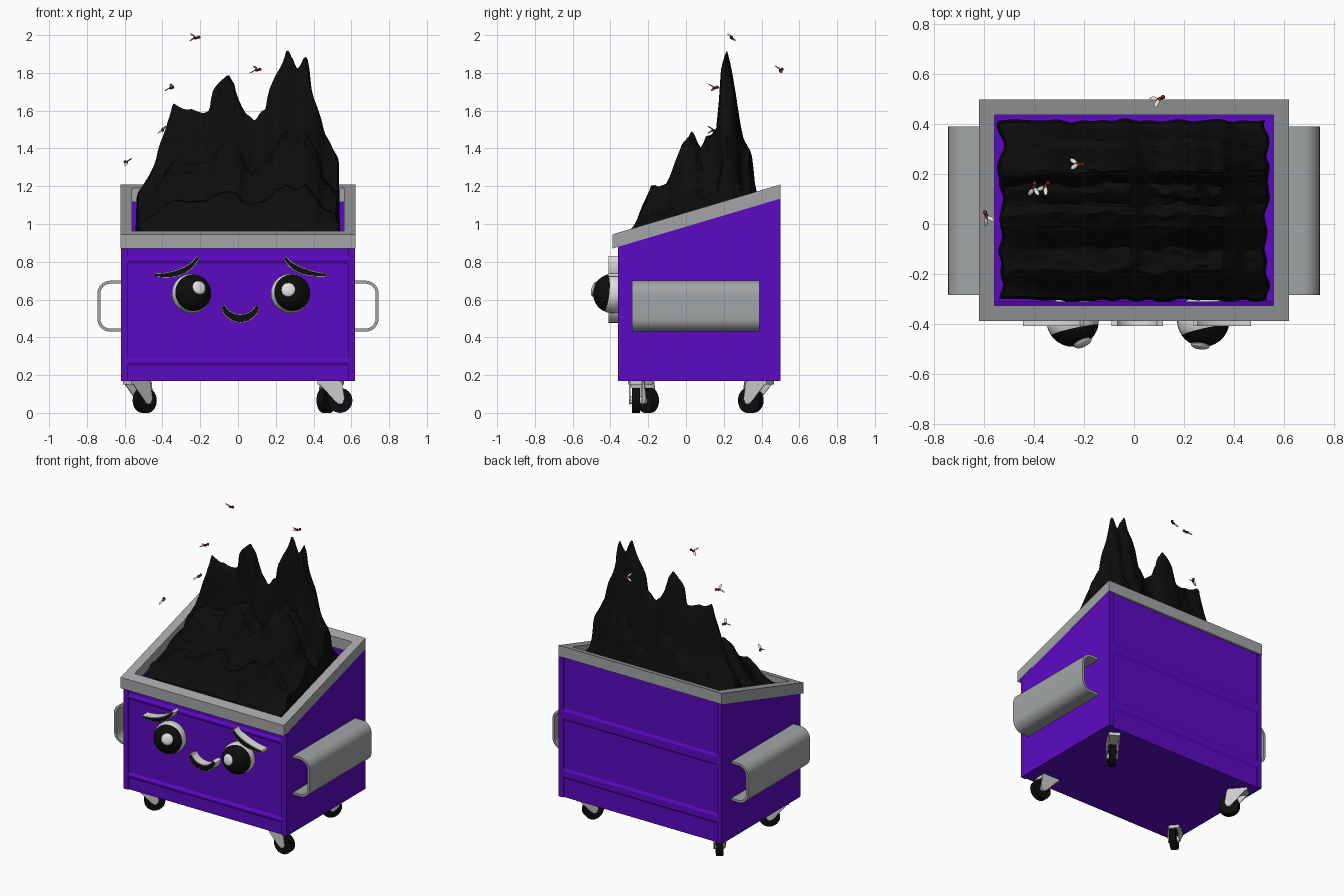
import bpy, bmesh, math
from mathutils import Vector, Matrix, noise

cube = bpy.data.objects.get("Cube")
if cube:
    bpy.data.objects.remove(cube)


def material(name, rgb):
    m = bpy.data.materials.new(name)
    m.use_nodes = True
    m.diffuse_color = (*rgb, 1)
    m.node_tree.nodes["Principled BSDF"].inputs["Base Color"].default_value = (*rgb, 1)
    return m


PURPLE = material("purple paint", (0.105, 0.003, 0.54))
GREY = material("grey metal", (0.36, 0.375, 0.385))
WHITE = material("white", (0.75, 0.75, 0.75))
BLACK = material("black", (0.004, 0.004, 0.004))
STEEL = material("light steel", (0.6, 0.6, 0.6))
RED = material("insect red", (0.25, 0.03, 0.012))


def finish(name, bm, *mats, smooth=False):
    bmesh.ops.recalc_face_normals(bm, faces=bm.faces)
    me = bpy.data.meshes.new(name)
    bm.to_mesh(me)
    bm.free()
    for m in mats:
        me.materials.append(m)
    ob = bpy.data.objects.new(name, me)
    bpy.context.scene.collection.objects.link(ob)
    if smooth:
        bpy.ops.object.select_all(action='DESELECT')
        ob.select_set(True)
        bpy.context.view_layer.objects.active = ob
        bpy.ops.object.shade_smooth_by_angle(angle=math.radians(40))
    return ob


def extrude(bm, vec):
    r = bmesh.ops.extrude_face_region(bm, geom=bm.faces[:])
    bmesh.ops.translate(bm, vec=vec, verts=[v for v in r["geom"] if isinstance(v, bmesh.types.BMVert)])


def prism(name, points, vec, mat):
    bm = bmesh.new()
    bm.faces.new([bm.verts.new(p) for p in points])
    extrude(bm, vec)
    return finish(name, bm, mat)


def ribbon(points, half_width, y):
    """Flat strip in the xz plane following a list of (x, z) points."""
    bm, pairs = bmesh.new(), []
    n = len(points) - 1
    for i, p in enumerate(points):
        a, b = Vector(points[max(i - 1, 0)]), Vector(points[min(i + 1, n)])
        side = (b - a).normalized().orthogonal() * half_width(i / n)
        pairs.append([bm.verts.new((p[0] + s * side.x, y, p[1] + s * side.y)) for s in (1, -1)])
    for (a, b), (c, d) in zip(pairs, pairs[1:]):
        bm.faces.new((a, b, d, c))
    return bm


def ball(name, centre, scale, mat, turn=Matrix(), segs=16):
    bm = bmesh.new()
    bmesh.ops.create_uvsphere(bm, u_segments=segs, v_segments=segs // 2, radius=1)
    bm.transform(Matrix.Translation(centre) @ turn @ Matrix.Diagonal((*scale, 1)))
    return finish(name, bm, mat, smooth=True)


def slope(y):
    return 0.87 + 0.297 * (y + 0.39)


def frame(name, x, y0, y1, wall, bottom, top, mat):
    """Hollow rectangular wall with free bottom and top heights."""
    bm, loops = bmesh.new(), []
    for inset, h in ((0, bottom), (0, top), (wall, top), (wall, bottom)):
        a, b, c = x - inset, y0 + inset, y1 - inset
        loops.append([bm.verts.new((px, py, h(py))) for px, py in ((-a, b), (a, b), (a, c), (-a, c))])
    for k in range(4):
        p, q = loops[k], loops[(k + 1) % 4]
        for i in range(4):
            j = (i + 1) % 4
            bm.faces.new((p[i], p[j], q[j], q[i]))
    return finish(name, bm, mat)


# Bin walls, floor and sloped rim
frame("bin_walls", 0.62, -0.35, 0.49, 0.04, lambda y: 0.17, lambda y: slope(y) + 0.01, PURPLE)
prism("bin_floor", [(-0.6, -0.34, 0.17), (0.6, -0.34, 0.17), (0.6, 0.48, 0.17), (-0.6, 0.48, 0.17)],
      (0, 0, 0.03), PURPLE)
frame("rim", 0.622, -0.388, 0.5, 0.062, slope, lambda y: slope(y) + 0.075, GREY)

# Corner posts and pressed ribs on the front and back panels
for label, y, out, ribs in (("front", -0.35, -0.01, ((0.25, 0.29), (0.79, 0.83))),
                            ("back", 0.49, 0.01, ((0.30, 0.37), (0.70, 0.78)))):
    for s, side in ((1, "left"), (-1, "right")):
        prism(f"{label}_{side}_post", [(s * x, y + out, z) for x, z in
              ((0.585, 0.17), (0.62, 0.17), (0.62, slope(y)), (0.585, slope(y)))], (0, -2 * out, 0), PURPLE)
    for i, (a, b) in enumerate(ribs):
        prism(f"{label}_rib_{i + 1}", [(-0.585, y, a), (-0.585, y + out, a + 0.015),
              (-0.585, y + out, b - 0.015), (-0.585, y, b)], (1.17, 0, 0), PURPLE)

# Lifting sleeves on both sides
for s, side in ((1, "left"), (-1, "right")):
    path = [(s * 0.615, 0.692)]
    for zc, start in ((0.63, 90), (0.5, 0)):
        for k in range(9):
            t = math.radians(start - k * 11.25)
            path.append((s * (0.675 + 0.062 * math.cos(t)), zc + 0.062 * math.sin(t)))
    path.append((s * 0.615, 0.438))
    bm = ribbon(path, lambda t: 0.008, -0.285)
    extrude(bm, (0, 0.675, 0))
    finish(f"{side}_sleeve", bm, GREY, smooth=True)


# Raised brows and mouth: white sides with a black front
def face_part(name, path, half_width):
    bm = ribbon(path, half_width, -0.35)
    extrude(bm, (0, -0.06, 0))
    bmesh.ops.recalc_face_normals(bm, faces=bm.faces)
    front = [f for f in bm.faces if f.normal.y < -0.9 and f.calc_center_median().y < -0.4]
    bmesh.ops.inset_region(bm, faces=front, thickness=0.004)
    for f in front:
        f.material_index = 1
    finish(name, bm, WHITE, BLACK)


def bend(a, b, c, n=14):
    a, b, c = Vector(a), Vector(b), Vector(c)
    return [a.lerp(b, t / n).lerp(b.lerp(c, t / n), t / n) for t in range(n + 1)]


def taper(t):
    return 0.009 + 0.009 * math.sin(math.pi * t)


face_part("right_brow", bend((-0.445, 0.73), (-0.28, 0.715), (-0.21, 0.825)), taper)
face_part("left_brow", bend((0.247, 0.825), (0.30, 0.735), (0.468, 0.73)), taper)
smile = [math.radians(195 + 150 * k / 16) for k in range(17)]
face_part("mouth", [(0.013 + 0.095 * math.cos(t), 0.59 + 0.09 * math.sin(t)) for t in smile],
          lambda t: 0.013 + 0.01 * math.sin(math.pi * t))

# Eyes: white balls with a black iris cap and a white glint
for side, x, glint in (("right", -0.246, (0.45, -1, 0.35)), ("left", 0.278, (-0.12, -1, 0.2))):
    look = Vector((0.22, -1, 0.1)).normalized()
    centre = Vector((x, -0.387, 0.632))
    bm = bmesh.new()
    bmesh.ops.create_uvsphere(bm, u_segments=32, v_segments=24, radius=0.105)
    bm.transform(look.to_track_quat('Z', 'Y').to_matrix().to_4x4())
    for f in bm.faces:
        f.material_index = int(f.calc_center_median().normalized().dot(look) > math.cos(math.radians(66)))
    bm.transform(Matrix.Translation(centre))
    finish(f"{side}_eye", bm, WHITE, BLACK, smooth=True)
    g = Vector(glint).normalized()
    ball(f"{side}_eye_glint", centre + g * 0.103, (0.038, 0.038, 0.014), WHITE,
         g.to_track_quat('Z', 'Y').to_matrix().to_4x4(), 20)


# Swivel casters
def caster(name, x, y, angle):
    place = Matrix.Translation((x, y, 0)) @ Matrix.Rotation(math.radians(angle), 4, 'Z')
    for label, r, depth, mat in (("wheel", 0.066, 0.042, BLACK), ("hub", 0.02, 0.07, STEEL)):
        bm = bmesh.new()
        bmesh.ops.create_cone(bm, cap_ends=True, segments=24, radius1=r, radius2=r, depth=depth)
        bm.transform(place @ Matrix.Translation((0.06, 0, 0.066)) @ Matrix.Rotation(math.pi / 2, 4, 'X'))
        finish(f"{name}_{label}", bm, mat, smooth=True)
    for k in (-1, 1):
        prism(f"{name}_fork_{'inner' if k < 0 else 'outer'}", [(px, k * 0.03, pz) for px, pz in
              ((-0.06, 0.165), (0.07, 0.165), (0.085, 0.07), (0.06, 0.045), (0.035, 0.06))],
              (0, k * 0.006, 0), STEEL).matrix_world = place
    prism(f"{name}_plate", [(a * 0.06, b * 0.036, 0.15) for a, b in ((-1, -1), (1, -1), (1, 1), (-1, 1))],
          (0, 0, 0.022), STEEL).matrix_world = place


caster("front_left_caster", 0.48, -0.265, 0)
caster("front_right_caster", -0.54, -0.24, 40)
caster("back_left_caster", 0.5, 0.395, 238)
caster("back_right_caster", -0.53, 0.385, -50)

# Jagged black heap: an outline across x scaled by an outline across y
ACROSS = ((-0.56, 1.0), (-0.53, 1.16), (-0.43, 1.37), (-0.38, 1.56), (-0.34, 1.65), (-0.23, 1.61),
          (-0.15, 1.64), (-0.12, 1.74), (-0.05, 1.83), (-0.01, 1.78), (0.03, 1.62), (0.08, 1.56),
          (0.15, 1.63), (0.18, 1.74), (0.26, 1.95), (0.31, 1.86), (0.36, 1.92), (0.42, 1.67),
          (0.45, 1.5), (0.53, 1.35), (0.56, 1.2))
DEPTH = ((-0.31, 0.95), (-0.27, 1.0), (-0.19, 1.21), (-0.1, 1.22), (-0.03, 1.42), (0.04, 1.52), (0.08, 1.42),
         (0.12, 1.49), (0.165, 1.5), (0.185, 1.87), (0.21, 1.95), (0.24, 1.84), (0.27, 1.65),
         (0.3, 1.46), (0.34, 1.4), (0.38, 1.12), (0.42, 1.02))


def outline(table, t):
    t = min(max(t, table[0][0]), table[-1][0])
    for (a, p), (b, q) in zip(table, table[1:]):
        if t <= b:
            return p + (q - p) * (t - a) / (b - a)


BASE, PEAK = 0.93, 1.95
bm = bmesh.new()
bmesh.ops.create_grid(bm, x_segments=96, y_segments=72, size=1)
for v in bm.verts:
    edge = max(abs(v.co.x), abs(v.co.y)) > 0.999
    x, y = v.co.x * 0.535, 0.055 + v.co.y * 0.36
    wob = noise.noise(Vector((x * 7, y * 7, 3)))
    rough = abs(noise.noise(Vector((x * 9, y * 22, 8))))
    g = (outline(DEPTH, y + 0.012 * wob) - BASE) / (PEAK - BASE)
    z = BASE + (outline(ACROSS, x) - BASE) * g * (1 - 0.1 * rough)
    x += 0.02 * noise.noise(Vector((y * 14, z * 5, 1)))
    y += 0.014 * noise.noise(Vector((x * 14, z * 5, 5)))
    v.co = (x, y, 0.75 if edge else z)
finish("burnt_heap", bm, BLACK, smooth=True)

# Flies circling the heap
for i, spot in enumerate(((-0.225, 0.24, 1.985), (0.1, 0.5, 1.815), (-0.355, 0.15, 1.72),
                          (-0.4, 0.145, 1.495), (-0.59, 0.03, 1.325))):
    c = Vector(spot)
    turn = Matrix.Rotation(i * 0.5, 4, 'Z')
    ball(f"fly_{i + 1}_body", c, (0.014, 0.008, 0.008), RED, turn, 8)
    ball(f"fly_{i + 1}_head", c + turn @ Vector((0.018, 0, 0.004)), (0.009, 0.009, 0.009), RED, turn, 8)
    for k in (-1, 1):
        tilt = turn @ Matrix.Rotation(k * 0.6, 4, 'Z') @ Matrix.Rotation(k * 0.5, 4, 'Y')
        ball(f"fly_{i + 1}_{'left' if k > 0 else 'right'}_wing", c + tilt @ Vector((-0.022, 0, 0.004)),
             (0.02, 0.009, 0.003), WHITE, tilt, 8)
